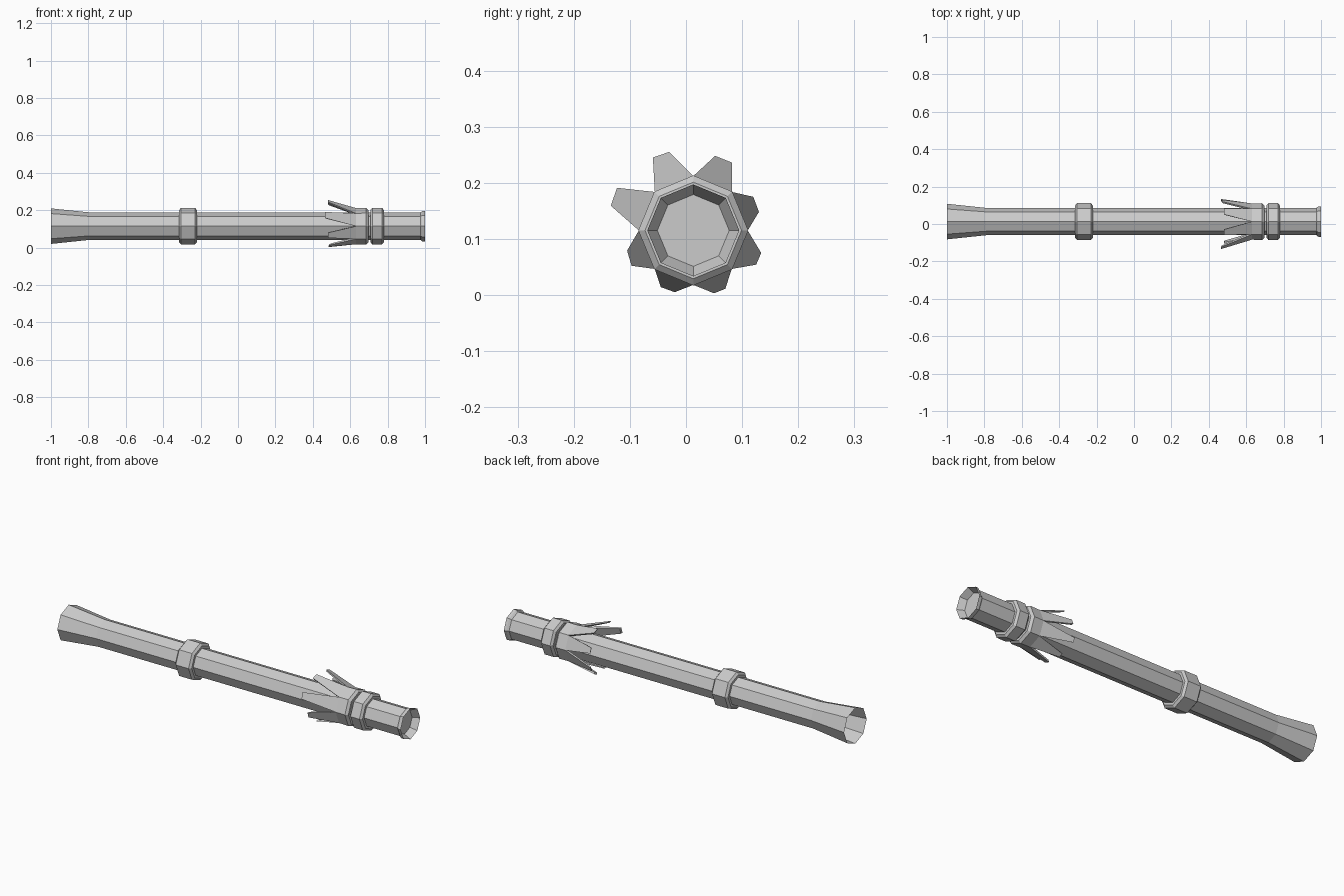
import bpy, math
from mathutils import Vector

if "Cube" in bpy.data.objects:
    bpy.data.objects.remove(bpy.data.objects["Cube"])

CY, CZ, N = 0.013, 0.115, 8


def pt(x, r, k):
    a = math.radians(45 * k)
    return (x, CY + r * math.cos(a), CZ + r * math.sin(a))


def make(name, verts, faces):
    me = bpy.data.meshes.new(name)
    me.from_pydata(verts, [], faces)
    ob = bpy.data.objects.new(name, me)
    bpy.context.collection.objects.link(ob)
    return ob


def lathe(profile, cap_end=False):
    """Eight-sided sweep of (x, radius) points about the long axis."""
    verts = [pt(x, r, k) for x, r in profile for k in range(N)]
    faces = []
    for i in range(len(profile) - 1):
        for k in range(N):
            a, b = i * N + k, i * N + (k + 1) % N
            faces.append((b, a, a + N, b + N))
    if cap_end:
        faces.append(tuple(range(len(verts) - N, len(verts))))
    return verts, faces


# Hollow pipe: flared open end on the left, lipped and recessed end on the right
make("pipe_body", *lathe([(-1, .095), (-.79, .073), (.975, .073), (.985, .081),
                          (1, .082), (.965, .064)], cap_end=True))


# Chamfered collars
def collar(name, x0, x1):
    c = .01
    make(name, *lathe([(x0, .07), (x0, .086), (x0 + c, .098),
                       (x1 - c, .098), (x1, .086), (x1, .07)]))


collar("middle_collar", -.315, -.22)
collar("end_collar", .708, .78)

# Leaf ring collar
verts, faces = lathe([(.63, .084), (.63, .097), (.685, .098), (.697, .086), (.697, .07)])

# One splayed leaf per side: tip x, then two tip corners (y, z) from the axis
tips = [(.47, (.117, .033), (.107, .060)),
        (.48, (.069, .121), (.039, .133)),
        (.48, (-.043, .140), (-.072, .130)),
        (.465, (-.136, .076), (-.147, .044)),
        (.48, (-.118, -.036), (-.110, -.063)),
        (.49, (-.058, -.101), (-.033, -.110)),
        (.485, (.037, -.112), (.057, -.104)),
        (.465, (.112, -.061), (.121, -.040))]
for k, (x, p, q) in enumerate(tips):
    a = math.radians(45 * k + 22.5)
    inward = Vector((0.004, -.009 * math.cos(a), -.009 * math.sin(a)))
    t = [Vector((x, CY + y, CZ + z)) for y, z in (p, q)]
    outer = [pt(.63, .097, k), pt(.63, .097, k + 1), t[1], t[0]]
    inner = [pt(.63, .084, k), pt(.63, .084, k + 1), t[1] + inward, t[0] + inward]
    b = len(verts)
    verts += [tuple(v) for v in outer + inner]
    faces += [(b, b + 1, b + 2, b + 3), (b + 7, b + 6, b + 5, b + 4),
              (b + 1, b + 5, b + 6, b + 2), (b + 2, b + 6, b + 7, b + 3),
              (b + 3, b + 7, b + 4, b)]
make("leaf_ring", verts, faces)
